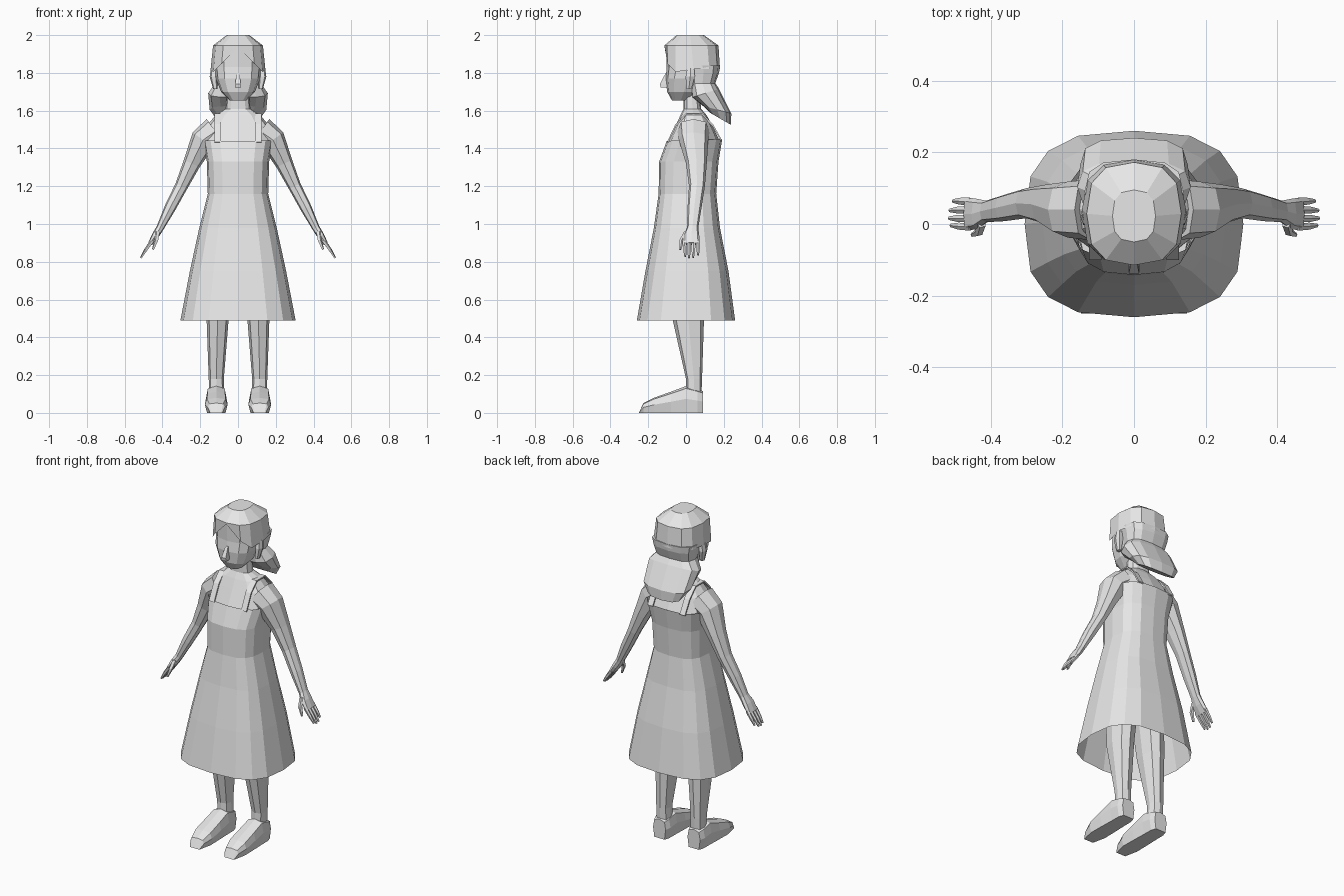
import bpy, bmesh, math
from mathutils import Vector as V

if "Cube" in bpy.data.objects:
    bpy.data.objects.remove(bpy.data.objects["Cube"])

grey = bpy.data.materials.new("light grey")
grey.diffuse_color = (0.8, 0.8, 0.8, 1)
grey.use_nodes = True
grey.node_tree.nodes["Principled BSDF"].inputs["Base Color"].default_value = grey.diffuse_color


def finish(name, bm):
    bmesh.ops.recalc_face_normals(bm, faces=bm.faces)
    me = bpy.data.meshes.new(name)
    bm.to_mesh(me)
    bm.free()
    me.materials.append(grey)
    ob = bpy.data.objects.new(name, me)
    bpy.context.collection.objects.link(ob)
    return ob


def loft(name, rings, n=8, k=0.75, start=True, end=True, turn=0.0, edit=None):
    """Skin rounded-box rings given as (centre, half axis u, half axis v)."""
    bm = bmesh.new()
    loops = []
    for c, u, v in rings:
        loop = []
        for i in range(n):
            a = 2 * math.pi * (i + turn) / n
            co, si = math.cos(a), math.sin(a)
            co = 0 if abs(co) < 1e-6 else math.copysign(abs(co) ** k, co)
            si = 0 if abs(si) < 1e-6 else math.copysign(abs(si) ** k, si)
            loop.append(bm.verts.new(V(c) + V(u) * co + V(v) * si))
        loops.append(loop)
    for a, b in zip(loops, loops[1:]):
        for i in range(n):
            j = (i + 1) % n
            bm.faces.new((a[i], a[j], b[j], b[i]))
    if start:
        bm.faces.new(loops[0])
    if end:
        bm.faces.new(loops[-1])
    if edit:
        edit(loops)
    return finish(name, bm)


def band(hx, y0, z0, y1, z1=None, cx=0):
    """Ring across x whose front edge is (y0, z0) and back edge (y1, z1)."""
    z1 = z0 if z1 is None else z1
    return ((cx, (y0 + y1) / 2, (z0 + z1) / 2), (hx, 0, 0),
            (0, (y1 - y0) / 2, (z1 - z0) / 2))


def limb(s, pts):
    """Rings along a path of (x, y, z, half width, half depth)."""
    out = []
    for i, (x, y, z, w, d) in enumerate(pts):
        p, q = pts[max(i - 1, 0)], pts[min(i + 1, len(pts) - 1)]
        t = V((q[0] - p[0], 0, q[2] - p[2])).normalized()
        out.append(((s * x, y, z), (-s * t.z * w, 0, t.x * w), (0, d, 0)))
    return out


# Flared dress, open at the hem
loft("dress", [band(.305, -.26, .49, .26), band(.255, -.215, .75, .225),
               band(.205, -.17, .98, .18), band(.16, -.145, 1.16, .16),
               band(.165, -.142, 1.33, .172), band(.185, -.102, 1.44, .192, 1.45)],
     n=16, k=.7, start=False, end=False)

# Upper body and neck
loft("torso", [band(.15, -.11, 1.3, .15), band(.178, -.095, 1.435, .18),
               band(.165, -.055, 1.52, .14), band(.12, -.03, 1.575, .11),
               band(.066, -.012, 1.61, .08), band(.056, -.012, 1.72, .07)], n=12)

# Head tapering to the chin
loft("head", [band(.045, -.075, 1.655, .02), band(.09, -.1, 1.7, .08),
              band(.118, -.108, 1.77, .12), band(.125, -.102, 1.83, .15),
              band(.122, -.106, 1.94, .15)], n=12)

# Wedge nose
loft("nose", [band(.021, -.142, 1.722, -.09), band(.02, -.146, 1.742, -.09),
              band(.012, -.11, 1.80, -.09)], n=4, k=1, turn=.5)


# Hair cap, parted at the centre above the forehead
def part_fringe(loops):
    for v in loops[0]:
        if v.co.y < -.03:
            v.co.z = 1.935 - abs(v.co.x) * 1.0
            v.co.y -= .012


loft("hair_cap", [band(.145, -.1, 1.82, .18), band(.132, -.115, 1.945, .172),
                  band(.06, -.05, 2.0, .095)], n=12, start=False, edit=part_fringe)

# Gathered hair flaring out over the back of the neck
loft("back_hair", [band(.138, .0, 1.84, .18), band(.13, .01, 1.80, .175),
                   band(.12, .02, 1.745, .155), band(.158, .03, 1.67, .175, 1.715),
                   band(.15, .09, 1.625, .24, 1.585),
                   band(.115, .125, 1.59, .238, 1.525)], n=12, k=.7)

for s, side in ((-1, "left"), (1, "right")):
    # Ear
    loft(side + "_ear", [band(.012, .0, 1.715, .03, cx=s * .12),
                         band(.02, -.005, 1.78, .05, cx=s * .13),
                         band(.014, .005, 1.825, .045, cx=s * .13)], n=6)
    # Shoulder strap
    path = [(-.10, 1.435), (-.055, 1.53), (.0, 1.585), (.085, 1.585),
            (.145, 1.525), (.19, 1.445)]
    bm = bmesh.new()
    rows = [[bm.verts.new((s * x, y, z)) for x in (.09, .125)] for y, z in path]
    for a, b in zip(rows, rows[1:]):
        bm.faces.new((a[0], a[1], b[1], b[0]))
    strap = finish(side + "_strap", bm)
    mod = strap.modifiers.new("thickness", "SOLIDIFY")
    mod.thickness = .008
    # Arm and palm
    loft(side + "_arm", limb(s, [(.12, .04, 1.49, .08, .085), (.185, .04, 1.445, .068, .078),
                                 (.245, .055, 1.32, .046, .055), (.30, .058, 1.20, .034, .042),
                                 (.36, .045, 1.085, .030, .037), (.412, .035, .98, .02, .03),
                                 (.437, .028, .94, .019, .042), (.465, .028, .895, .012, .046)]))
    # Fingers and thumb
    for i, (y, tip, ln) in enumerate(((-.008, -.004, .92), (.015, .016, 1),
                                      (.040, .038, .97), (.063, .064, .82))):
        loft(f"{side}_finger_{i + 1}",
             limb(s, [(.455, y, .91, .01, .011), (.455 + .035 * ln, (y + tip) / 2, .91 - .05 * ln, .009, .010),
                      (.455 + .06 * ln, tip, .91 - .09 * ln, .005, .005)]), n=5)
    loft(side + "_thumb", limb(s, [(.425, .005, .96, .013, .016), (.432, -.022, .915, .011, .012),
                                   (.45, -.03, .865, .006, .006)]), n=5)
    # Leg
    loft(side + "_leg", [band(.04, .0, .1, .082, cx=s * .113), band(.04, -.0, .18, .085, cx=s * .115),
                         band(.058, -.07, .49, .095, cx=s * .108),
                         band(.075, -.1, .85, .11, cx=s * .085)])

    # Shoe, skinned from heel to toe with a flat sole
    def shoe_ring(y, h, w):
        return ((s * .115, y, h / 2 + .003), (w, 0, 0), (0, 0, h / 2 - .003))
    loft(side + "_shoe", [shoe_ring(.09, .115, .042), shoe_ring(.06, .125, .054),
                          shoe_ring(.0, .142, .055), shoe_ring(-.08, .112, .058),
                          shoe_ring(-.17, .08, .06), shoe_ring(-.225, .052, .045),
                          shoe_ring(-.25, .022, .032)], n=8, k=.6,
         edit=lambda loops: [setattr(v.co, "z", 0) for l in loops for v in l if v.co.z < .025])
